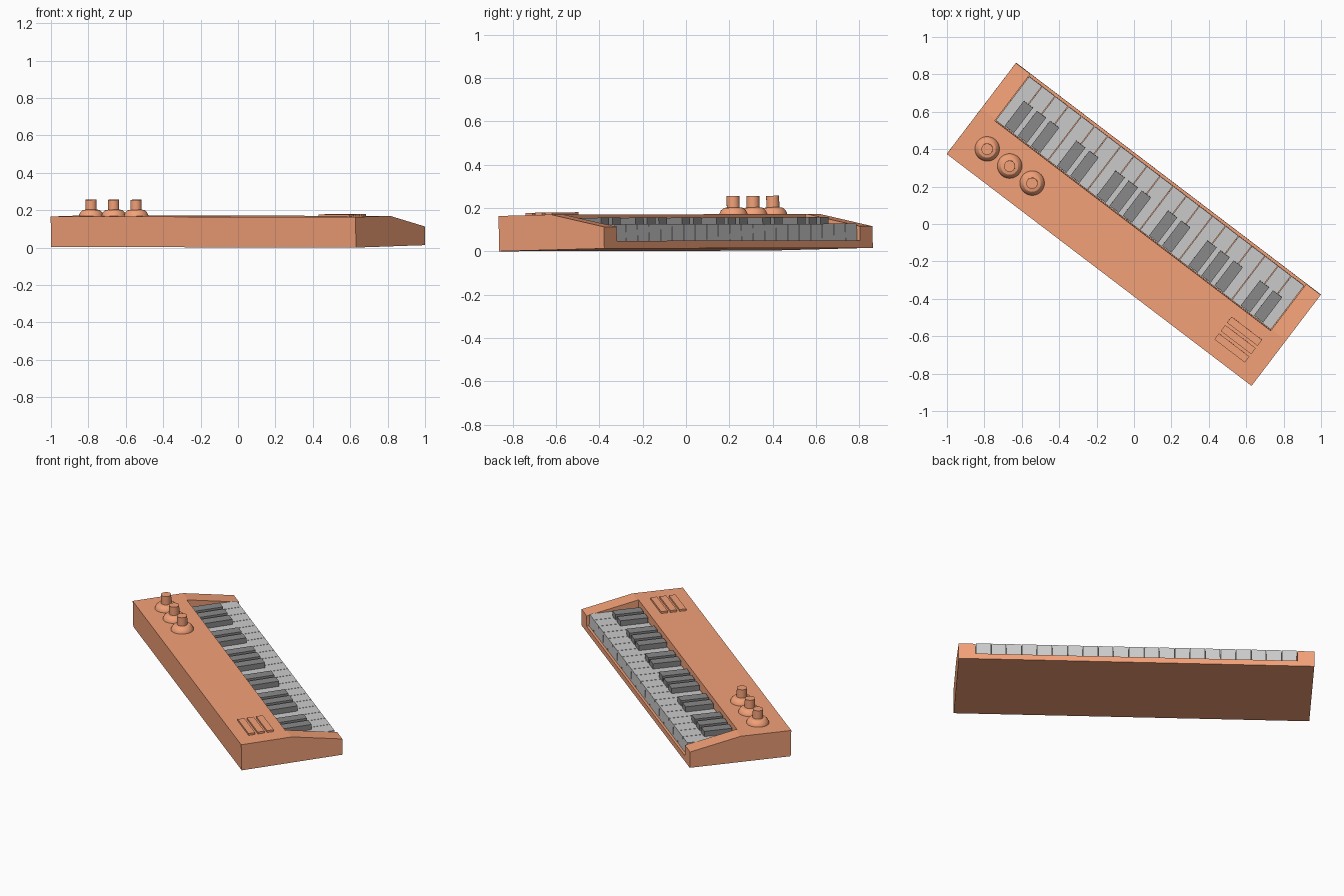
import bpy, bmesh, math
from mathutils import Matrix

if "Cube" in bpy.data.objects:
    bpy.data.objects.remove(bpy.data.objects["Cube"])

# placement of the whole instrument: turned on the floor, tipped very slightly
PLACE = (Matrix.Translation((0, 0, 0.008)) @ Matrix.Rotation(math.radians(-37.26), 4, 'Z')
         @ Matrix.Rotation(0.0213, 4, 'X') @ Matrix.Rotation(0.0015, 4, 'Y'))


def material(name, rgb):
    m = bpy.data.materials.new(name)
    m.diffuse_color = (*rgb, 1)
    m.use_nodes = True
    m.node_tree.nodes["Principled BSDF"].inputs["Base Color"].default_value = m.diffuse_color
    return m


ORANGE = material("orange", (0.9, 0.36, 0.19))
DARK = material("dark", (0.25, 0.25, 0.25))


def finish(name, bm, mat=None):
    bmesh.ops.recalc_face_normals(bm, faces=bm.faces)
    me = bpy.data.meshes.new(name)
    bm.to_mesh(me)
    bm.free()
    ob = bpy.data.objects.new(name, me)
    bpy.context.collection.objects.link(ob)
    ob.matrix_world = PLACE
    if mat:
        me.materials.append(mat)
    return ob


def prism(name, u0, u1, profile, mat=None):
    """Extrude a (v, z) profile along the length from u0 to u1."""
    bm = bmesh.new()
    f = bm.faces.new([bm.verts.new((u0, v, z)) for v, z in profile])
    r = bmesh.ops.extrude_face_region(bm, geom=[f])
    bmesh.ops.translate(bm, vec=(u1 - u0, 0, 0),
                        verts=[g for g in r['geom'] if isinstance(g, bmesh.types.BMVert)])
    return finish(name, bm, mat)


def box(name, u0, u1, v0, v1, z0, z1, mat=None):
    return prism(name, u0, u1, [(v0, z0), (v1, z0), (v1, z1), (v0, z1)], mat)


def lathe(name, u, v, profile, mat, sides=32):
    bm = bmesh.new()
    vs = [bm.verts.new((u + r, v, z)) for r, z in profile]
    es = [bm.edges.new(p) for p in zip(vs, vs[1:])]
    bmesh.ops.spin(bm, geom=vs + es, cent=(u, v, 0), axis=(0, 0, 1),
                   angle=math.tau, steps=sides, use_duplicate=False)
    bmesh.ops.remove_doubles(bm, verts=bm.verts, dist=1e-5)
    ob = finish(name, bm, mat)
    bpy.context.view_layer.objects.active = ob
    ob.select_set(True)
    bpy.ops.object.shade_smooth_by_angle(angle=math.radians(30))
    ob.select_set(False)
    return ob


# case with sloped end cheeks and an open key bed
case = prism("case", -1.024, 1.024,
             [(-0.305, 0), (0.305, 0), (0.305, 0.1), (0, 0.163), (-0.305, 0.163)], ORANGE)
cutter = box("key_bed_cutter", -0.927, 0.927, -0.008, 0.4, 0.035, 0.3, ORANGE)
cutter.hide_render = True
cutter.hide_viewport = True
mod = case.modifiers.new("key_bed", 'BOOLEAN')
mod.operation = 'DIFFERENCE'
mod.solver = 'EXACT'
mod.object = cutter

# three octaves of keys
COUNT = 21
STEP = 1.85 / COUNT
for i in range(COUNT):
    u = -0.925 + i * STEP
    box(f"white_key_{i + 1}", u + 0.0015, u + STEP - 0.0015, -0.004, 0.29, 0.035, 0.112)
    if i % 7 in (1, 2, 3, 5, 6):
        box(f"black_key_{i + 1}", u - 0.031, u + 0.031, 0.002, 0.17, 0.1, 0.145, DARK)

# control knobs with flared skirts
for i in range(3):
    lathe(f"knob_{i + 1}", -0.868 + 0.151 * i, -0.152,
          [(0, 0.155), (0.066, 0.155), (0.066, 0.166), (0.058, 0.183), (0.046, 0.194),
           (0.030, 0.197), (0.030, 0.25), (0, 0.25)], ORANGE)

# raised speaker bars
for i in range(3):
    v = -0.151 + 0.056 * (i - 1)
    box(f"speaker_bar_{i + 1}", 0.715, 0.92, v - 0.02, v + 0.02, 0.15, 0.175, ORANGE)
